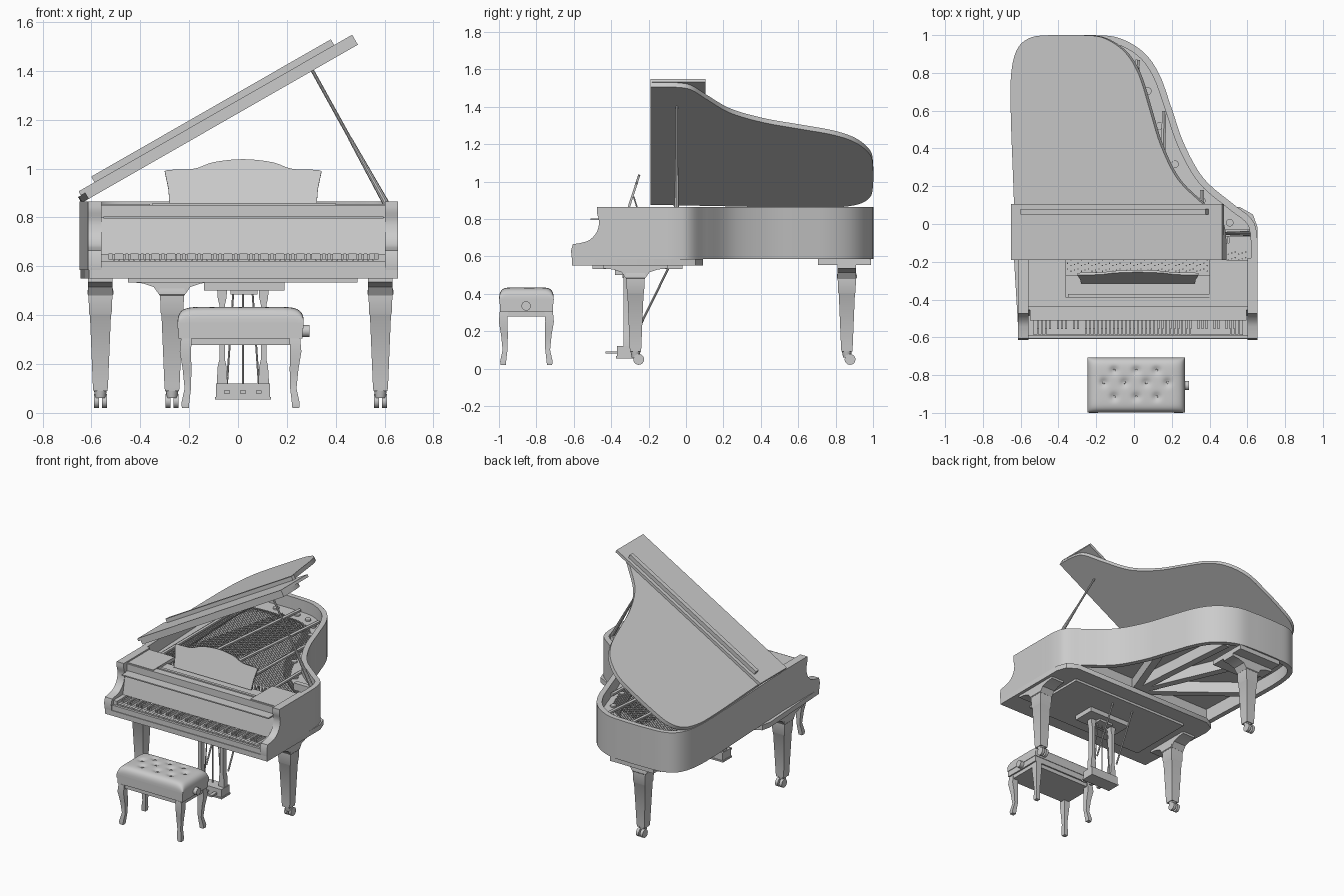
import bpy, bmesh, math
from mathutils import Matrix, Vector

old = bpy.data.objects.get("Cube")
if old:
    bpy.data.objects.remove(old)

grey = bpy.data.materials.new("plain_grey")
grey.use_nodes = True
COLOUR = (0.6, 0.6, 0.6, 1)
grey.diffuse_color = COLOUR
grey.node_tree.nodes["Principled BSDF"].inputs["Base Color"].default_value = COLOUR


def finish(name, bm, matrix=None, smooth=True):
    bmesh.ops.recalc_face_normals(bm, faces=bm.faces[:])
    if matrix:
        bm.transform(matrix)
    me = bpy.data.meshes.new(name)
    bm.to_mesh(me)
    bm.free()
    if smooth:
        me.shade_smooth()
        me.set_sharp_from_angle(angle=math.radians(32))
    me.materials.append(grey)
    ob = bpy.data.objects.new(name, me)
    bpy.context.collection.objects.link(ob)


def add_box(bm, x0, x1, y0, y1, z0, z1):
    m = Matrix.Translation(((x0 + x1) / 2, (y0 + y1) / 2, (z0 + z1) / 2))
    m = m @ Matrix.Diagonal((x1 - x0, y1 - y0, z1 - z0, 1))
    bmesh.ops.create_cube(bm, size=1, matrix=m)


def box(name, *size, matrix=None):
    bm = bmesh.new()
    add_box(bm, *size)
    finish(name, bm, matrix, False)


def prism(name, pts, a, b, axis="z", matrix=None):
    put = {"z": lambda u, v, w: (u, v, w), "x": lambda u, v, w: (w, u, v),
           "y": lambda u, v, w: (u, w, v)}[axis]
    bm = bmesh.new()
    ends = [[bm.verts.new(put(u, v, w)) for u, v in pts] for w in (a, b)]
    for loop in ends:
        bm.faces.new(loop)
    n = len(pts)
    for i in range(n):
        j = (i + 1) % n
        bm.faces.new((ends[0][i], ends[0][j], ends[1][j], ends[1][i]))
    finish(name, bm, matrix)


def add_rod(bm, p, q, r, r2=None, sides=10):
    p, q = Vector(p), Vector(q)
    m = Matrix.Translation((p + q) / 2) @ (q - p).to_track_quat("Z", "Y").to_matrix().to_4x4()
    bmesh.ops.create_cone(bm, cap_ends=True, segments=sides, radius1=r,
                          radius2=r if r2 is None else r2, depth=(q - p).length, matrix=m)


def rod(name, *args, **kw):
    bm = bmesh.new()
    add_rod(bm, *args, **kw)
    finish(name, bm)


def loft(name, sections):
    """Rectangular sections: (x, y, z, half width x, half width y)."""
    bm = bmesh.new()
    rings = [[bm.verts.new((x + i * a, y + j * b, z)) for i, j in ((-1, -1), (1, -1), (1, 1), (-1, 1))]
             for x, y, z, a, b in sections]
    bm.faces.new(rings[0])
    bm.faces.new(rings[-1])
    for r, s in zip(rings, rings[1:]):
        for i in range(4):
            j = (i + 1) % 4
            bm.faces.new((r[i], r[j], s[j], s[i]))
    finish(name, bm)


def spline(pts, steps=6):
    ps = [Vector(p) for p in pts]
    ps = [2 * ps[0] - ps[1]] + ps + [2 * ps[-1] - ps[-2]]
    out = []
    for a, b, c, d in zip(ps, ps[1:], ps[2:], ps[3:]):
        for k in range(steps):
            t = k / steps
            out.append(0.5 * (2 * b + (c - a) * t + (2 * a - 5 * b + 4 * c - d) * t * t
                              + (3 * b - a - 3 * c + d) * t ** 3))
    return out + [ps[-2]]


def inset(path, d):
    out = []
    for i, p in enumerate(path):
        t = (path[min(i + 1, len(path) - 1)] - path[max(i - 1, 0)]).normalized()
        out.append(p + Vector((t.y, -t.x)) * d)
    return out


# Curved case rim, walked clockwise from the front left
outline = spline([(-.615, -.19), (-.63, .2), (-.645, .55), (-.645, .78), (-.61, .92), (-.53, .985), (-.4, 1),
                  (-.22, 1), (-.08, .985), (.05, .91), (.135, .79), (.2, .61), (.267, .42), (.37, .24),
                  (.52, .11), (.62, .03), (.65, -.05), (.655, -.19)])
prism("case_rim", outline + inset(outline, .035)[::-1], .585, .865)
prism("soundboard", inset(outline, .03), .68, .695)
prism("iron_plate", inset(outline, .03) + inset(outline, .15)[::-1], .765, .78)


def back_edge(x):
    """Depth of the rim's inner side at x."""
    path = inset(outline, .035)
    return max(p.y + (q.y - p.y) * (x - p.x) / (q.x - p.x) for p, q in zip(path, path[1:]) if p.x <= x < q.x)


# Strings, plate struts and plate rings
bm = bmesh.new()
for i in range(90):
    x = -.53 + i * .0125
    add_box(bm, x, x + .003, -.12, max(back_edge(x) - .12, -.08), .782, .785)
finish("treble_strings", bm, smooth=False)
bm = bmesh.new()
for i in range(32):
    add_rod(bm, (-.5 + i * .011, -.1, .797), (-.25 + i * .009, .85 - i * .004, .797), .002, sides=4)
finish("bass_strings", bm, smooth=False)
bm = bmesh.new()
for x, lean in ((-.52, 0), (-.3, .12), (-.08, .1), (.14, .02), (.36, 0)):
    add_rod(bm, (x, -.14, .8), (x + lean, back_edge(x + lean) - .02, .8), .013, sides=6)
finish("plate_struts", bm)
bm = bmesh.new()
for p in inset(outline, .09)[14:92:6]:
    add_rod(bm, (p.x, p.y, .775), (p.x, p.y, .79), .02, sides=14)
finish("plate_rings", bm)
box("pin_block", -.58, .62, -.27, -.1, .66, .785)
bm = bmesh.new()
for row in range(4):
    for i in range(60):
        x, y = -.5 + i * .0185, -.25 + row * .03 + (i % 3) * .006
        add_rod(bm, (x, y, .785), (x, y, .81), .004, sides=5)
finish("tuning_pins", bm)

# Open underframe beams
bm = bmesh.new()
for x, y in ((-.59, .5), (-.38, .93), (-.05, .9), (.2, .5)):
    p, q = Vector((.02, .02, .635)), Vector((x, y, .635))
    m = Matrix.Translation((p + q) / 2) @ Matrix.Rotation(math.atan2(y - .02, x - .02), 4, "Z")
    bmesh.ops.create_cube(bm, size=1, matrix=m @ Matrix.Diagonal(((q - p).length, .05, .08, 1)))
finish("underframe_beams", bm, smooth=False)
box("cross_rail", -.6, .56, .0, .05, .585, .68)

# Keybed and side arms
prism("keybed", [(-.61, -.61), (.655, -.61), (.655, -.02), (.63, .05), (.56, .09), (-.56, .09), (-.63, .05),
                 (-.645, -.02)], .55, .586)
box("keybed_panel", -.45, .49, -.5, -.02, .533, .551)
arm = [(-.18, .585), (-.61, .585), (-.615, .63), (-.605, .665)] + \
    [tuple(p) for p in spline([(-.57, .67), (-.52, .685), (-.48, .725), (-.465, .78), (-.475, .83), (-.475, .865)], 4)] + \
    [(-.18, .865)]
prism("right_arm", arm, -.613, -.558, "x")
prism("left_arm", arm, .602, .655, "x")

# Keyboard
box("key_slip", -.56, .605, -.605, -.588, .585, .622)
box("key_frame", -.56, .605, -.59, -.3, .585, .61)
for name, x0, x1 in (("right_key_block", -.56, -.53), ("left_key_block", .575, .605)):
    box(name, x0, x1, -.59, -.47, .6, .65)
bm_white, bm_black = bmesh.new(), bmesh.new()
pitch = 1.105 / 52
for i in range(52):
    x = -.53 + i * pitch
    add_box(bm_white, x + .001, x + pitch - .001, -.586, -.46, .605, .63)
    if i % 7 in (0, 2, 3, 5, 6) and i < 51:
        add_box(bm_black, x + pitch - .005, x + pitch + .005, -.555, -.46, .62, .65)
finish("white_keys", bm_white, smooth=False)
finish("black_keys", bm_black, smooth=False)

# Fallboard and top deck
prism("fallboard", [(-.485, .65), (-.46, .65), (-.43, .8), (-.455, .8)], -.558, .603, "x")
box("fallboard_lip", -.55, .595, -.51, -.43, .795, .803)
box("front_rail", -.558, .603, -.44, -.39, .8, .85)
box("right_deck", -.56, -.36, -.43, -.19, .83, .855)
box("left_deck", .4, .605, -.43, -.19, .83, .855)
box("desk_shelf", -.36, .4, -.4, -.27, .825, .84)
box("desk_rail", -.35, .4, -.39, -.37, .84, .858)

# Music desk, leaning back, with its stays
lean = Matrix.Translation((0, -.31, .85)) @ Matrix.Rotation(math.radians(-18), 4, "X")
desk = [(-.28, 0), (-.285, .07), (-.3, .145)] + \
    [tuple(p) for p in spline([(-.285, .15), (-.18, .155), (-.1, .183), (.02, .196), (.14, .183), (.22, .155), (.325, .15)], 5)] + \
    [(.342, .145), (.327, .07), (.322, 0)]
prism("music_desk", desk, -.006, .006, "y", lean)
for x in (-.2, .24):
    rod("desk_stay", (x, -.255, .84), (x, -.28, .92), .004)

# Raised lid with the front flap folded onto it
lift = Matrix.Translation((-.65, 0, .872)) @ Matrix.Rotation(math.radians(-29.8), 4, "Y") @ Matrix.Translation((.65, 0, 0))
prism("lid", outline, -.016, .012, "z", lift)
box("lid_flap", -.635, .655, -.19, .105, .012, .031, matrix=lift)
box("flap_hinge_bar", -.56, .57, .05, .08, .031, .058, matrix=lift)
rod("lid_prop", (.46, -.05, 1.12), (.305, -.05, 1.4), .007)
rod("lid_prop_base", (.61, -.05, .85), (.46, -.05, 1.12), .014, .008)
box("prop_hinge", .48, .63, -.065, -.03, .8, .85)


# Piano legs with flared mounts and casters
def piano_leg(name, x, y, turn):
    m = Matrix.Translation((x, y, 0)) @ Matrix.Rotation(turn, 4, "Z")
    half = [(-.17, .556), (-.17, .535), (-.12, .53), (-.075, .515), (-.05, .48)]
    prism(name + "_mount", half + [(-u, v) for u, v in half[::-1]], -.05, .05, "x", m)
    loft(name, [(x, y, z, w, w) for z, w in ((.09, .029), (.11, .031), (.4, .043), (.405, .046), (.48, .049),
                                             (.485, .053), (.5, .053), (.51, .05), (.56, .05))])
    rod(name + "_caster_cup", (x, y, .06), (x, y, .09), .02, .026, sides=16)
    for dx in (-.016, .016):
        rod(name + "_caster_wheel", (x + dx - .01, y + .017, .049), (x + dx + .01, y + .017, .049), .029, sides=20)


piano_leg("right_front_leg", -.563, -.27, 0)
piano_leg("left_front_leg", .583, -.27, 0)
piano_leg("back_leg", -.27, .86, math.pi / 2)
box("back_leg_pad", -.44, -.1, .705, .99, .553, .587)

# Pedal lyre
box("lyre_top", -.14, .19, -.38, -.22, .5, .535)
box("lyre_neck", -.03, .08, -.34, -.26, .485, .5)
box("lyre_box", -.09, .13, -.37, -.28, .065, .12)
box("lyre_base", -.095, .135, -.375, -.275, .055, .066)
for x in (-.065, .105):
    loft("lyre_post", [(x, -.315, z, w, .02) for z, w in ((.12, .022), (.19, .018), (.22, .011), (.44, .011), (.47, .018), (.5, .02))])
    rod("lyre_brace", (x, -.26, .2), (x, -.09, .545), .006)
for x in (-.045, .02, .085):
    rod("pedal_rod", (x, -.31, .12), (.02 + (x - .02) * .6, -.31, .5), .004)
    box("pedal", x - .012, x + .012, -.43, -.36, .08, .092)

# Bench with tufted cushion
buttons = [(x, y) for y in (-.775, -.915) for x in (-.105, .012, .12)] + [(x, -.84) for x in (-.16, -.05, .065, .177)]
bm = bmesh.new()
bmesh.ops.create_grid(bm, x_segments=72, y_segments=44, size=1)
for v in bm.verts:
    u, w = v.co.x, v.co.y
    u, w = math.sin(u * math.pi / 2), math.sin(w * math.pi / 2)
    x, y = .011 + u * .258, -.853 + w * .146
    dome = max((1 - u ** 10) * (1 - w ** 8), 0) ** .4
    dent = sum(math.exp(-((x - a) ** 2 + (y - b) ** 2) / .0004) for a, b in buttons)
    v.co = (x, y, .37 + .064 * dome - .014 * dent)
finish("bench_cushion", bm)
bm = bmesh.new()
for x, y in buttons:
    add_rod(bm, (x, y, .41), (x, y, .426), .009, .006, sides=12)
finish("cushion_buttons", bm)
box("bench_band", -.247, .268, -.998, -.708, .345, .372)
box("bench_box", -.243, .264, -.994, -.712, .305, .346)
box("bench_apron", -.232, .253, -.985, -.722, .278, .306)
rod("bench_knob", (.264, -.855, .335), (.292, -.855, .335), .025, sides=18)
for sx in (-1, 1):
    for sy in (-1, 1):
        loft("bench_leg", [(.0105 + sx * (.222 + o), -.8535 + sy * (.12 + o), z, w, w) for z, o, w in
                           ((.02, .004, .014), (.04, .004, .016), (.1, -.006, .013), (.18, -.003, .018), (.25, .004, .023), (.305, 0, .022))])
